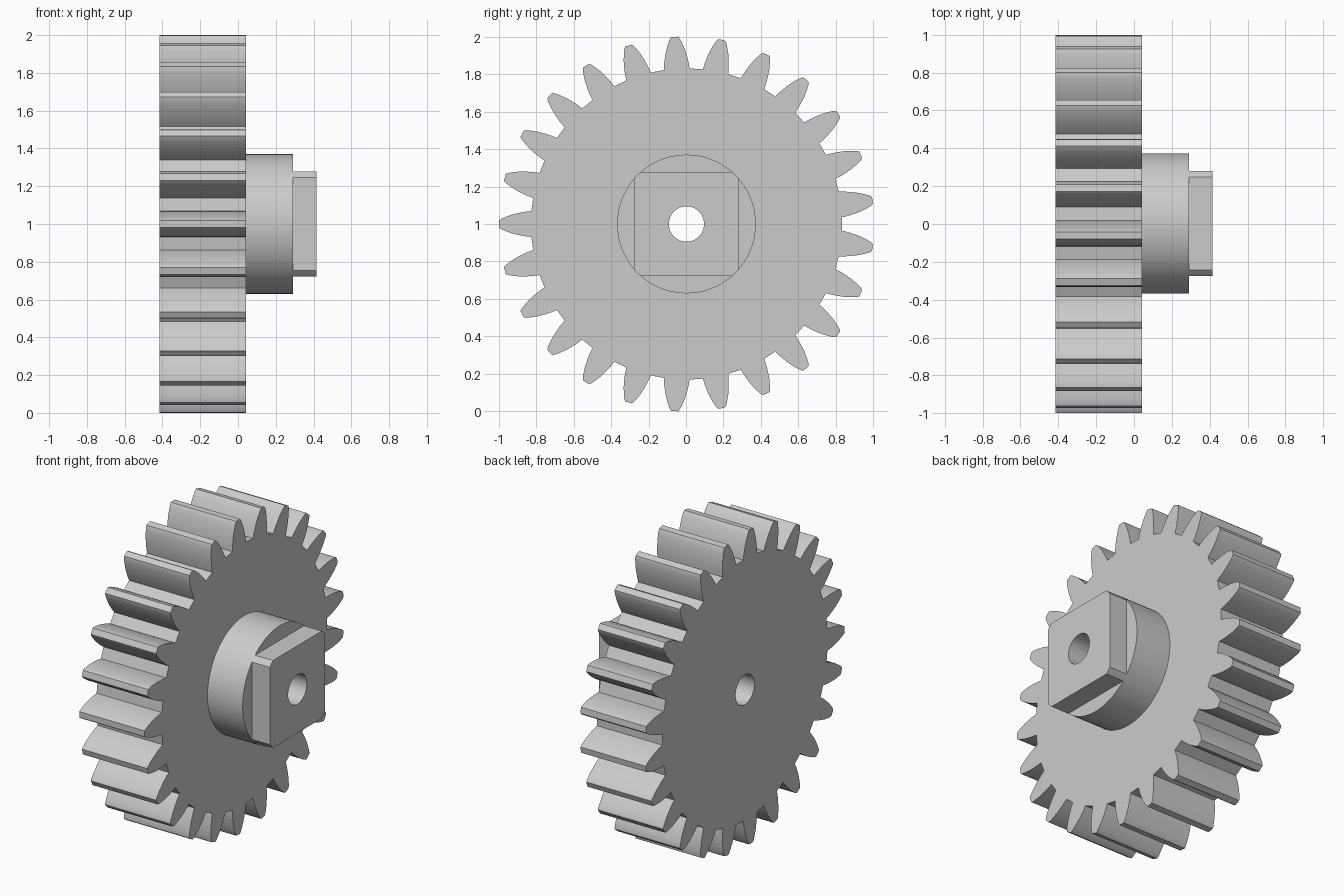
import bpy, bmesh
from math import cos, sin, pi, tau, radians, asin, acos

cube = bpy.data.objects.get("Cube")
if cube:
    bpy.data.objects.remove(cube, do_unlink=True)

TEETH = 25
HUB_R, BORE_R, SQUARE = 0.37, 0.094, 0.277
BACK, FACE, SHOULDER, END = -0.416, 0.043, 0.29, 0.416
CENTRE_Y, CENTRE_Z = 0.0025, 1.0

grey = bpy.data.materials.new("plain grey")
grey.use_nodes = True
colour = (0.6, 0.6, 0.6, 1)
grey.diffuse_color = colour
grey.node_tree.nodes["Principled BSDF"].inputs["Base Color"].default_value = colour


def polar(r, a):
    return r * cos(a), r * sin(a)


def circle(r, n=96):
    return [polar(r, tau * i / n) for i in range(n)]


def gear_outline():
    # one flank as (radius, half width), root to tip, mirrored on every tooth
    flank = [(0.83, 0.069), (0.865, 0.065), (0.9, 0.058), (0.935, 0.049),
             (0.97, 0.036), (0.99, 0.027), (1.0007, 0.019)]
    pts = []
    for i in range(TEETH):
        mid = pi + tau * i / TEETH
        pts += [polar(r, mid - asin(w / r)) for r, w in flank]
        pts += [polar(r, mid + asin(w / r)) for r, w in reversed(flank)]
    return pts


def square_outline():
    # square whose corners are trimmed by the hub circle
    a0 = acos(SQUARE / HUB_R)
    span = pi / 2 - 2 * a0
    return [polar(HUB_R, q * pi / 2 + a0 + span * i / 6)
            for q in range(4) for i in range(7)]


def bored_prism(name, outline, x0, x1):
    # plate with a round bore, extruded along x
    bm = bmesh.new()
    edges = []
    for loop in (outline, circle(BORE_R, 48)):
        vs = [bm.verts.new((x0, y + CENTRE_Y, z + CENTRE_Z)) for y, z in loop]
        edges += [bm.edges.new((a, b)) for a, b in zip(vs, vs[1:] + vs[:1])]
    bmesh.ops.triangle_fill(bm, edges=edges, use_beauty=True, normal=(1, 0, 0))
    ext = bmesh.ops.extrude_face_region(bm, geom=bm.faces[:], use_keep_orig=True)
    moved = [v for v in ext["geom"] if isinstance(v, bmesh.types.BMVert)]
    bmesh.ops.translate(bm, verts=moved, vec=(x1 - x0, 0, 0))
    bmesh.ops.recalc_face_normals(bm, faces=bm.faces[:])
    mesh = bpy.data.meshes.new(name)
    bm.to_mesh(mesh)
    bm.free()
    mesh.materials.append(grey)
    ob = bpy.data.objects.new(name, mesh)
    bpy.context.collection.objects.link(ob)
    bpy.ops.object.select_all(action="DESELECT")
    ob.select_set(True)
    bpy.context.view_layer.objects.active = ob
    bpy.ops.object.shade_smooth_by_angle(angle=radians(25))
    return ob


bored_prism("toothed_wheel", gear_outline(), BACK, FACE)
bored_prism("round_hub", circle(HUB_R), FACE, SHOULDER)
bored_prism("square_drive", square_outline(), SHOULDER, END)
